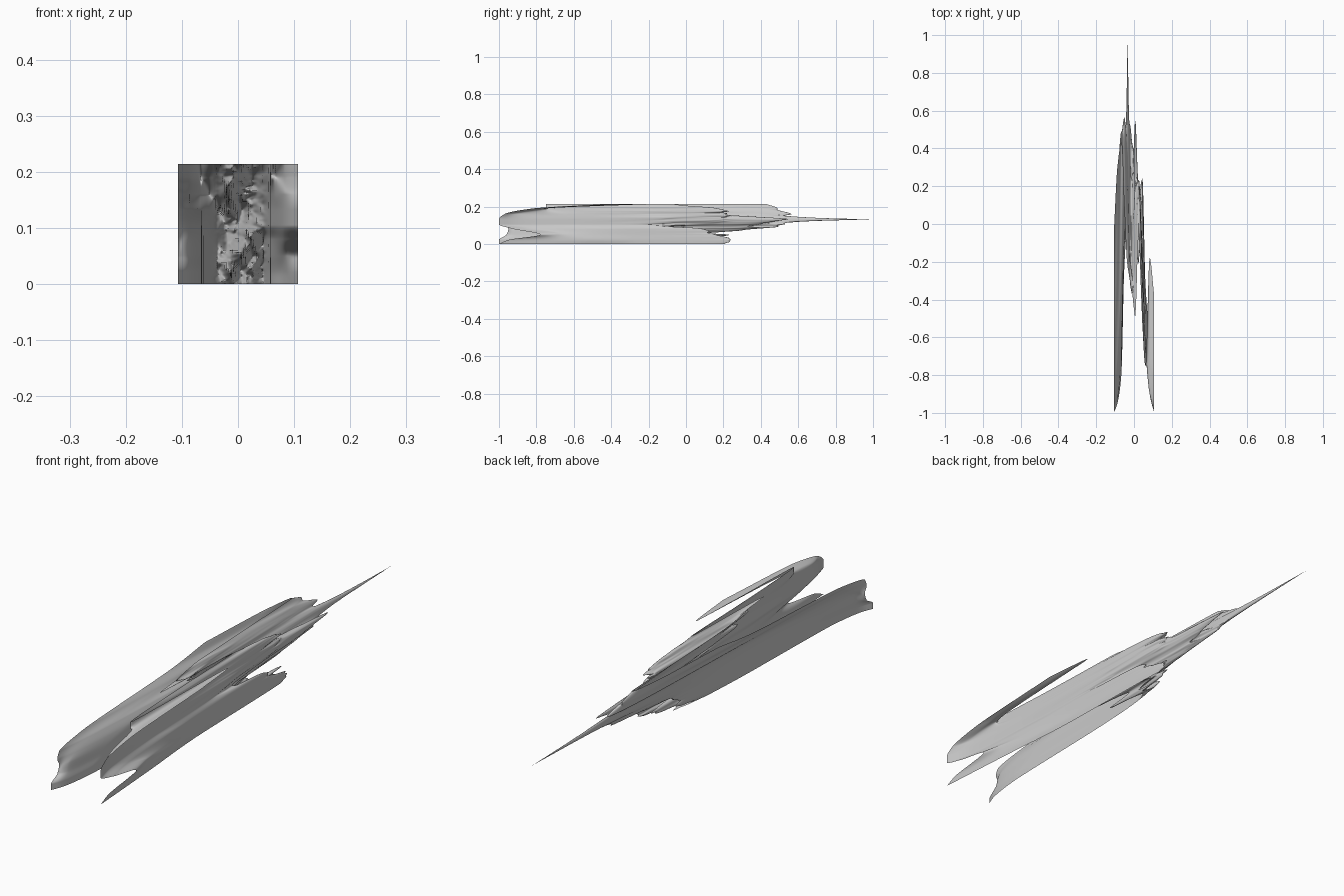
import bpy, math
from mathutils import Vector, noise

if "Cube" in bpy.data.objects:
    bpy.data.objects.remove(bpy.data.objects["Cube"])

HALF, N = 0.107, 180
# Control depths: columns across x, rows up z, values are y
XS = [-.107, -.088, -.067, -.052, -.036, -.015, .005, .025, .045, .06, .083, .107]
ROWS = [
    (.000, [-1, -.95, -.80, -.25, 0, .1, .05, .1, .22, -.35, -.65, -1]),
    (.022, [-1, -.95, -.80, -.20, .1, -.1, .2, .1, .24, -.3, -.62, -.95]),
    (.050, [-.96, -.93, -.75, -.15, .1, 0, -.25, .15, .15, -.35, -.65, -.78]),
    (.080, [-.95, -.92, -.70, -.10, .2, .35, .1, -.2, .1, -.4, -.8, -.92]),
    (.105, [-.96, -.88, -.60, 0, .35, .45, .3, 0, -.2, -.6, -.9, -1]),
    (.132, [-.95, -.75, -.30, .2, .45, .15, .45, .2, -.1, -.6, -.9, -1]),
    (.160, [-.80, -.30, .45, .55, .35, -.15, .2, .2, -.2, -.65, -.9, -.97]),
    (.190, [-.25, .20, .49, .42, .1, -.3, -.1, .22, -.3, -.75, -.75, -.82]),
    (.214, [-.05, .30, .43, .1, -.2, -.35, -.45, -.1, -.55, -.75, -.18, -.38]),
]
ZS = [z for z, _ in ROWS]


def slopes(xs, ys):
    """Slopes for a curve that never overshoots its control points."""
    d = [(ys[i + 1] - ys[i]) / (xs[i + 1] - xs[i]) for i in range(len(xs) - 1)]
    mid = [0 if a * b <= 0 else 2 * a * b / (a + b) for a, b in zip(d, d[1:])]
    return [d[0]] + mid + [d[-1]]


def curve(xs, ys, x):
    m = slopes(xs, ys)
    i = max(k for k in range(len(xs) - 1) if x >= xs[k] - 1e-9)
    h = xs[i + 1] - xs[i]
    t = (x - xs[i]) / h
    return ((2*t**3 - 3*t*t + 1) * ys[i] + (t**3 - 2*t*t + t) * h * m[i]
            + (3*t*t - 2*t**3) * ys[i + 1] + (t**3 - t*t) * h * m[i + 1])


def detail(x, z):
    """Folds in the central band and the long thin spike."""
    mask = max(0, 1 - (abs(x - .005) / .05) ** 4)
    rough = noise.noise(Vector((x * 60, z * 60, 3.1))) * .12
    rough += noise.noise(Vector((x * 130, z * 130, 7.7))) * .03
    # the spike falls off more gently towards +x
    width = .006 if x < -.034 else .010
    spike = .56 * math.exp(-math.hypot((x + .034) / width, (z - .132) / .012))
    return mask * rough + spike


# Relief sheet: a fine grid pushed in depth
grid_x = [-HALF + 2 * HALF * i / N for i in range(N + 1)]
columns = [[curve(XS, row, x) for _, row in ROWS] for x in grid_x]
verts = []
for x, col in zip(grid_x, columns):
    for j in range(N + 1):
        z = 2 * HALF * j / N
        y = curve(ZS, col, z) + detail(x, z)
        verts.append((x, max(-1, min(1, y)), z))
W = N + 1
faces = [(i * W + j, (i + 1) * W + j, (i + 1) * W + j + 1, i * W + j + 1)
         for i in range(N) for j in range(N)]
# Let the spike tip reach the full depth
tip = max(range(len(verts)), key=lambda k: verts[k][1])
verts[tip] = (verts[tip][0], 1.0, verts[tip][2])

mesh = bpy.data.meshes.new("relief_sheet")
mesh.from_pydata(verts, [], faces)
mesh.update()
sheet = bpy.data.objects.new("relief_sheet", mesh)
bpy.context.collection.objects.link(sheet)
for p in mesh.polygons:
    p.use_smooth = True
